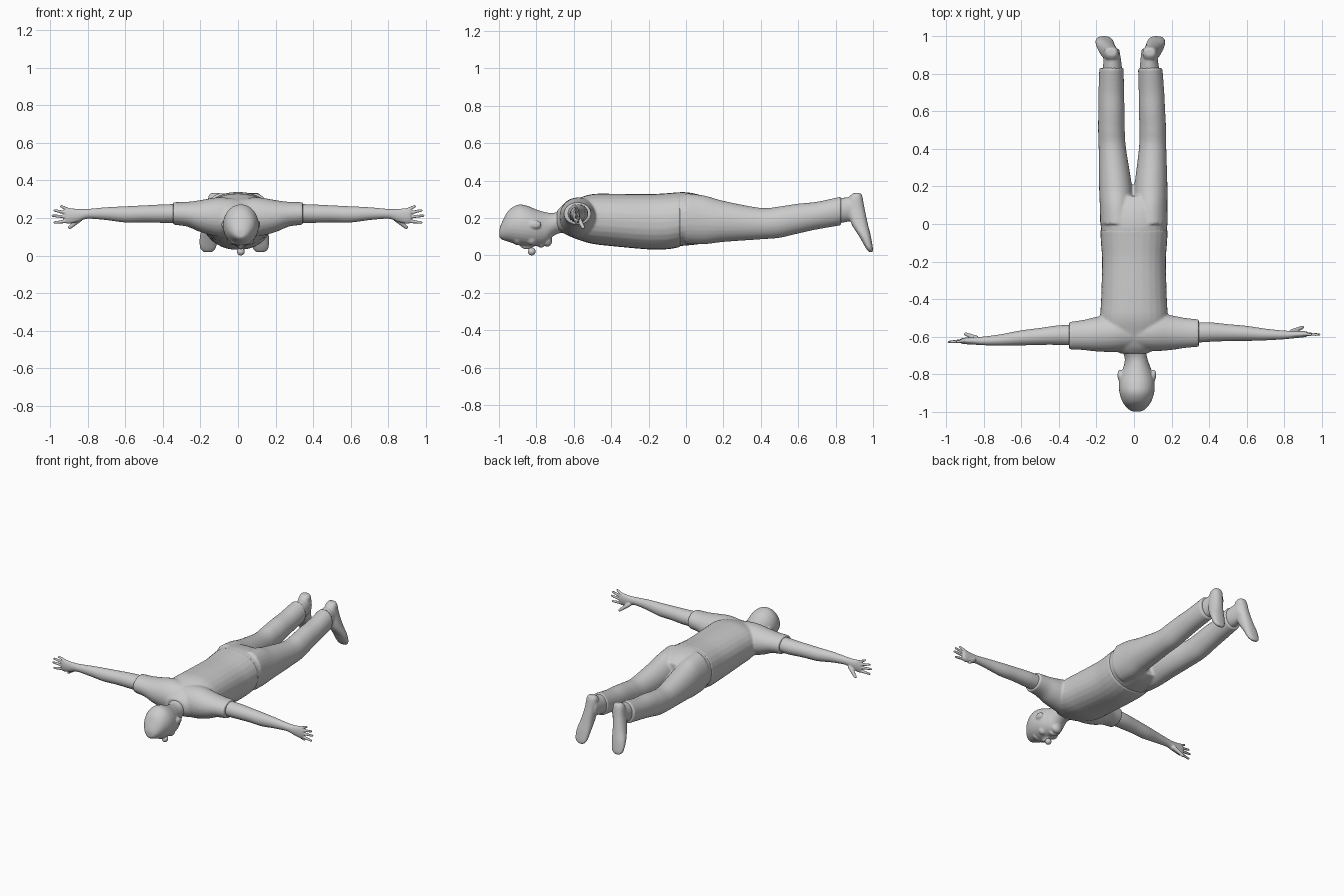
import bpy
import bmesh
from mathutils import Vector, Matrix
from math import cos, sin, pi, copysign

default_cube = bpy.data.objects.get("Cube")
if default_cube:
    bpy.data.objects.remove(default_cube, do_unlink=True)

SEGMENTS = 28
SUBSTEPS = 4

grey = bpy.data.materials.new("light grey")
grey.use_nodes = True
grey.diffuse_color = (0.6, 0.6, 0.6, 1)
grey.node_tree.nodes["Principled BSDF"].inputs["Base Color"].default_value = grey.diffuse_color


def smooth_path(stations):
    """Pass a Catmull-Rom curve through the stations."""
    points = [Vector(s) for s in stations]
    padded = [points[0]] + points + [points[-1]]
    path = []
    for a, b, c, d in zip(padded, padded[1:], padded[2:], padded[3:]):
        for step in range(SUBSTEPS):
            t = step / SUBSTEPS
            path.append(b + (c - a) * t / 2 + (a * 2 - b * 5 + c * 4 - d) * t * t / 2
                        + (b * 3 - a - c * 3 + d) * t ** 3 / 2)
    return path + [points[-1]]


def loft(bm, axis, stations, power=1.0, warp=lambda p: p):
    """Skin oval sections; each station is position, two centres, two radii."""
    rings = []
    for along, cu, cv, ru, rv in smooth_path(stations):
        ring = []
        for i in range(SEGMENTS):
            angle = 2 * pi * i / SEGMENTS
            c, s = cos(angle), sin(angle)
            u = cu + ru * copysign(abs(c) ** power, c)
            v = cv + rv * copysign(abs(s) ** power, s)
            point = {"x": (along, u, v), "y": (u, along, v), "z": (u, v, along)}[axis]
            ring.append(bm.verts.new(warp(Vector(point))))
        rings.append(ring)
    faces = [bm.faces.new(rings[0]), bm.faces.new(rings[-1][::-1])]
    for low, high in zip(rings, rings[1:]):
        for i in range(SEGMENTS):
            j = (i + 1) % SEGMENTS
            faces.append(bm.faces.new((low[i], high[i], high[j], low[j])))
    bmesh.ops.recalc_face_normals(bm, faces=faces)


def ellipsoid(bm, centre, radii):
    matrix = Matrix.Translation(centre) @ Matrix.Diagonal((*radii, 1))
    bmesh.ops.create_uvsphere(bm, u_segments=20, v_segments=12, radius=1, matrix=matrix)


def finger(bm, start, end, radius, warp):
    """Rounded finger made from a chain of overlapping balls."""
    start, end = Vector(start), Vector(end)
    for i in range(13):
        t = i / 12
        size = radius * (1 - t * 0.3)
        ellipsoid(bm, warp(start.lerp(end, t)), (size, size, size))


def finish(name, bm, voxel=0.007, relax=4):
    """Fuse the pieces of a part into one smooth skin."""
    mesh = bpy.data.meshes.new(name)
    bm.to_mesh(mesh)
    bm.free()
    part = bpy.data.objects.new(name, mesh)
    bpy.context.collection.objects.link(part)
    mesh.materials.append(grey)
    fuse = part.modifiers.new("fuse", "REMESH")
    fuse.mode = "VOXEL"
    fuse.voxel_size = voxel
    fuse.use_smooth_shade = True
    soften = part.modifiers.new("soften", "SMOOTH")
    soften.factor = 0.5
    soften.iterations = relax
    return part


def arm_side(side):
    # Mirrored arm, with the slight turn of the shoulder line
    return lambda p: Vector((p.x * side, p.y + 0.02 * p.x * side, p.z))


def leg_side(side):
    # Mirrored leg, with both legs drifting slightly to the right
    return lambda p: Vector((p.x * side - 0.02 * p.y, p.y, p.z))


SIDES = (("left", 1), ("right", -1))

# Shirt: torso with two short sleeves
shirt = bmesh.new()
loft(shirt, "y", [
    (-0.69, 0, 0.19, 0.07, 0.05), (-0.65, 0, 0.195, 0.13, 0.08),
    (-0.58, 0, 0.195, 0.17, 0.11), (-0.5, 0, 0.195, 0.18, 0.133),
    (-0.4, 0, 0.19, 0.175, 0.14), (-0.2, 0, 0.18, 0.17, 0.148),
    (-0.1, 0, 0.183, 0.176, 0.15), (-0.03, 0, 0.192, 0.18, 0.147)], power=0.9)
for name, side in SIDES:
    loft(shirt, "x", [
        (0, -0.58, 0.2, 0.09, 0.1), (0.1, -0.577, 0.205, 0.102, 0.105),
        (0.2, -0.582, 0.21, 0.092, 0.085), (0.27, -0.585, 0.22, 0.08, 0.066),
        (0.345, -0.587, 0.224, 0.073, 0.06)], warp=arm_side(side))
finish("shirt", shirt, relax=5)

# Trousers: hips, seat and two legs
trousers = bmesh.new()
loft(trousers, "y", [
    (-0.12, 0, 0.185, 0.165, 0.138), (-0.02, 0, 0.195, 0.176, 0.144),
    (0.08, 0, 0.192, 0.177, 0.13), (0.15, 0, 0.185, 0.165, 0.1)], power=0.9)
for name, side in SIDES:
    loft(trousers, "y", [
        (0, 0.088, 0.198, 0.092, 0.135), (0.1, 0.09, 0.19, 0.09, 0.13),
        (0.2, 0.094, 0.182, 0.088, 0.11), (0.4, 0.107, 0.17, 0.073, 0.084),
        (0.5, 0.11, 0.178, 0.071, 0.084), (0.6, 0.108, 0.197, 0.07, 0.08),
        (0.7, 0.107, 0.213, 0.068, 0.074), (0.83, 0.103, 0.238, 0.065, 0.077)],
        warp=leg_side(side))
finish("trousers", trousers, relax=5)

for name, side in SIDES:
    # Shoe: ankle running into a foot that points down
    shoe = bmesh.new()
    loft(shoe, "y", [
        (0.79, 0.1, 0.235, 0.055, 0.066), (0.86, 0.098, 0.245, 0.048, 0.066),
        (0.93, 0.1, 0.26, 0.04, 0.06)], warp=leg_side(side))
    loft(shoe, "z", [
        (0.018, 0.14, 0.988, 0.022, 0.01), (0.04, 0.14, 0.98, 0.042, 0.019),
        (0.1, 0.135, 0.958, 0.049, 0.031), (0.17, 0.122, 0.928, 0.044, 0.044),
        (0.25, 0.108, 0.91, 0.04, 0.045), (0.31, 0.102, 0.908, 0.038, 0.036),
        (0.333, 0.102, 0.915, 0.025, 0.02)], power=0.85, warp=leg_side(side))
    finish(name + "_shoe", shoe, voxel=0.006)

    # Bare arm with an open hand
    arm = bmesh.new()
    warp = arm_side(side)
    loft(arm, "x", [
        (0.3, -0.585, 0.225, 0.055, 0.05), (0.4, -0.583, 0.223, 0.052, 0.049),
        (0.5, -0.588, 0.222, 0.045, 0.045), (0.6, -0.594, 0.219, 0.04, 0.043),
        (0.7, -0.602, 0.223, 0.031, 0.034), (0.8, -0.606, 0.222, 0.023, 0.026),
        (0.85, -0.605, 0.214, 0.02, 0.034), (0.9, -0.604, 0.211, 0.017, 0.042),
        (0.92, -0.604, 0.213, 0.013, 0.038)], warp=warp)
    for root, tip, reach in ((0.242, 0.262, 0.94), (0.225, 0.24, 0.975),
                             (0.205, 0.212, 0.985), (0.184, 0.176, 0.975)):
        finger(arm, (0.9, -0.602, root), (reach, -0.608, tip), 0.0105, warp)
    finger(arm, (0.84, -0.59, 0.195), (0.895, -0.568, 0.15), 0.014, warp)
    finish(name + "_arm", arm, voxel=0.004, relax=3)

# Head: skull, neck, brow, cheeks, lips, chin and ears, face downward
head = bmesh.new()
MID = 0.015
loft(head, "y", [
    (-0.998, MID, 0.118, 0.02, 0.02), (-0.985, MID, 0.13, 0.045, 0.045),
    (-0.95, MID, 0.156, 0.074, 0.083), (-0.9, MID, 0.164, 0.092, 0.107),
    (-0.85, MID, 0.158, 0.095, 0.108), (-0.8, MID, 0.148, 0.086, 0.098),
    (-0.75, MID, 0.146, 0.068, 0.085), (-0.71, 0.01, 0.165, 0.06, 0.062),
    (-0.67, 0, 0.18, 0.064, 0.06), (-0.62, 0, 0.19, 0.08, 0.07)])
ellipsoid(head, (MID, -0.9, 0.082), (0.06, 0.025, 0.028))
ellipsoid(head, (MID, -0.742, 0.078), (0.036, 0.026, 0.032))
ellipsoid(head, (MID, -0.775, 0.057), (0.03, 0.018, 0.016))
ellipsoid(head, (MID, -0.85, 0.052), (0.014, 0.035, 0.02))
for name, side in SIDES:
    ellipsoid(head, (MID + side * 0.042, -0.825, 0.085), (0.03, 0.028, 0.03))
    ellipsoid(head, (MID + side * 0.09, -0.805, 0.165), (0.013, 0.032, 0.022))
finish("head", head, voxel=0.006, relax=3)

# Round ball on the nose
nose = bmesh.new()
ellipsoid(nose, (MID, -0.825, 0.021), (0.021, 0.021, 0.021))
finish("ball_nose", nose, voxel=0.004, relax=1)
